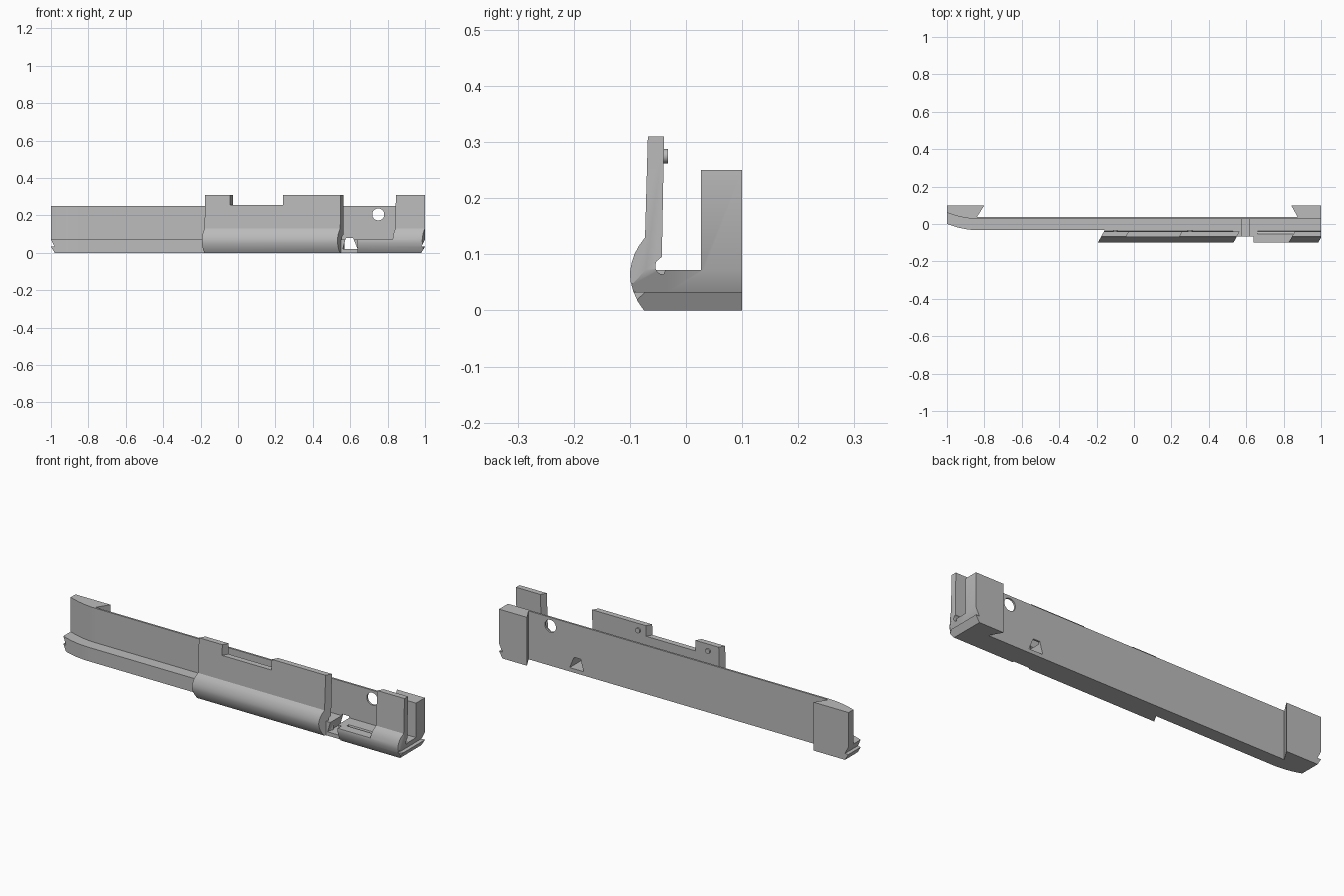
import bpy, bmesh, math

old = bpy.data.objects.get("Cube")
if old:
    bpy.data.objects.remove(old)

grey = bpy.data.materials.new("plain_grey")
grey.use_nodes = True
COLOUR = (0.5, 0.5, 0.5, 1)
grey.diffuse_color = COLOUR
grey.node_tree.nodes["Principled BSDF"].inputs["Base Color"].default_value = COLOUR


def prism(name, outline, axis, lo, hi, shear=0.0):
    """Extrude a 2D outline along an axis; shear slants x by depth."""
    bm = bmesh.new()

    def place(p, d):
        a, b = p
        x, y, z = {"x": (d, a, b), "y": (a, d, b), "z": (a, b, d)}[axis]
        return bm.verts.new((x + shear * (y + 0.07), y, z))

    low = [place(p, lo) for p in outline]
    high = [place(p, hi) for p in outline]
    bm.faces.new(low)
    bm.faces.new(high)
    for i in range(len(outline)):
        j = (i + 1) % len(outline)
        bm.faces.new((low[i], low[j], high[j], high[i]))
    bmesh.ops.recalc_face_normals(bm, faces=bm.faces)
    mesh = bpy.data.meshes.new(name)
    bm.to_mesh(mesh)
    bm.free()
    mesh.materials.append(grey)
    obj = bpy.data.objects.new(name, mesh)
    bpy.context.collection.objects.link(obj)
    return obj


def combine(target, tool, operation="DIFFERENCE"):
    """Apply a boolean and remove the tool."""
    mod = target.modifiers.new("cut", "BOOLEAN")
    mod.object, mod.operation, mod.solver = tool, operation, "EXACT"
    bpy.context.view_layer.objects.active = target
    bpy.ops.object.modifier_apply(modifier=mod.name)
    bpy.data.objects.remove(tool)


def rect(a0, b0, a1, b1):
    return [(a0, b0), (a1, b0), (a1, b1), (a0, b1)]


def circle(cx, cy, r, n=32):
    return [(cx + r * math.cos(2 * math.pi * i / n),
             cy + r * math.sin(2 * math.pi * i / n)) for i in range(n)]


def curved_end(y):
    """Front edge that sweeps back towards the right-hand end."""
    return [(-1 + 0.17 * i / 10, y + 0.034 * (1 - i / 10) ** 2) for i in range(11)]


def cut_teeth(obj, side):
    """Two sawtooth steps across an end of the base."""
    teeth = [(1.05, 0.072), (1, 0.072), (0.98, 0.033), (1, 0.033),
             (0.98, 0), (0.98, -0.05), (1.05, -0.05)]
    combine(obj, prism("teeth_cutter", [(side * x, z) for x, z in teeth], "y", -0.2, 0.2))


# Back plate with a dovetailed block at each end
body = prism("back_plate_and_ledge", curved_end(0.027) + [
    (1, 0.027), (1, 0.1), (0.84, 0.1), (0.875, 0.037),
    (-0.84, 0.037), (-0.8, 0.1), (-1, 0.1)], "z", 0, 0.25)

# Ledge along the bottom, wider beside the drain gap
ledge = prism("ledge", curved_end(-0.033) + [
    (0.53, -0.033), (0.53, -0.067), (0.66, -0.067), (0.66, -0.033),
    (1, -0.033), (1, 0.032), (-0.86, 0.032), (-1, 0.08)], "z", 0, 0.072)
combine(body, ledge, "UNION")

# Round hole, trapezoid gap and end teeth
combine(body, prism("hole_cutter", circle(0.75, 0.205, 0.032), "y", -0.2, 0.2))
combine(body, prism("gap_cutter", [(0.56, 0.02), (0.64, 0.02), (0.615, 0.08), (0.577, 0.08)],
                    "y", -0.2, 0.2))
for side in (-1, 1):
    cut_teeth(body, side)

# Cross-section shared by both front covers: rounded belly, tall flange, inner groove
section = [(-0.033, 0), (-0.075, 0), (-0.086, 0.016), (-0.094, 0.034), (-0.099, 0.052),
           (-0.1, 0.068), (-0.097, 0.084), (-0.092, 0.1), (-0.084, 0.115), (-0.073, 0.13),
           (-0.068, 0.31), (-0.039, 0.31), (-0.043, 0.095)]
section += [(-0.04 + 0.015 * math.cos(math.radians(a)),
             0.079 + 0.015 * math.sin(math.radians(a))) for a in range(120, 271, 25)]
section += [(-0.037, 0.072), (-0.033, 0.072)]
SLANT = 0.55

# Long middle cover with a notch in its flange
cover = prism("middle_cover", section, "x", -0.177, 0.548, SLANT)
combine(cover, prism("notch_cutter", rect(-0.2, 0.255, 0, 0.4), "x", -0.043, 0.24, SLANT))

# Short end cover with only the end standing tall
end_cover = prism("end_cover", section, "x", 0.64, 1)
combine(end_cover, prism("step_cutter", rect(-0.2, 0.072, 0, 0.4), "x", 0.5, 0.843, SLANT))
combine(end_cover, prism("corner_cutter", [(1.02, -0.04), (1, -0.072), (0.982, -0.105), (1.02, -0.105)],
                         "z", -0.1, 0.4))
cut_teeth(end_cover, 1)

# Small pegs on the inner side of the flange
pegs = [prism("peg_" + side, circle(x, 0.275, 0.013, 16), "y", -0.042, -0.032)
        for side, x in (("right", -0.1), ("left", 0.3))]

# Smooth the curved faces and keep the edges sharp
bpy.ops.object.select_all(action="DESELECT")
for obj in [body, cover, end_cover] + pegs:
    obj.select_set(True)
bpy.context.view_layer.objects.active = body
bpy.ops.object.shade_smooth_by_angle(angle=math.radians(30))
